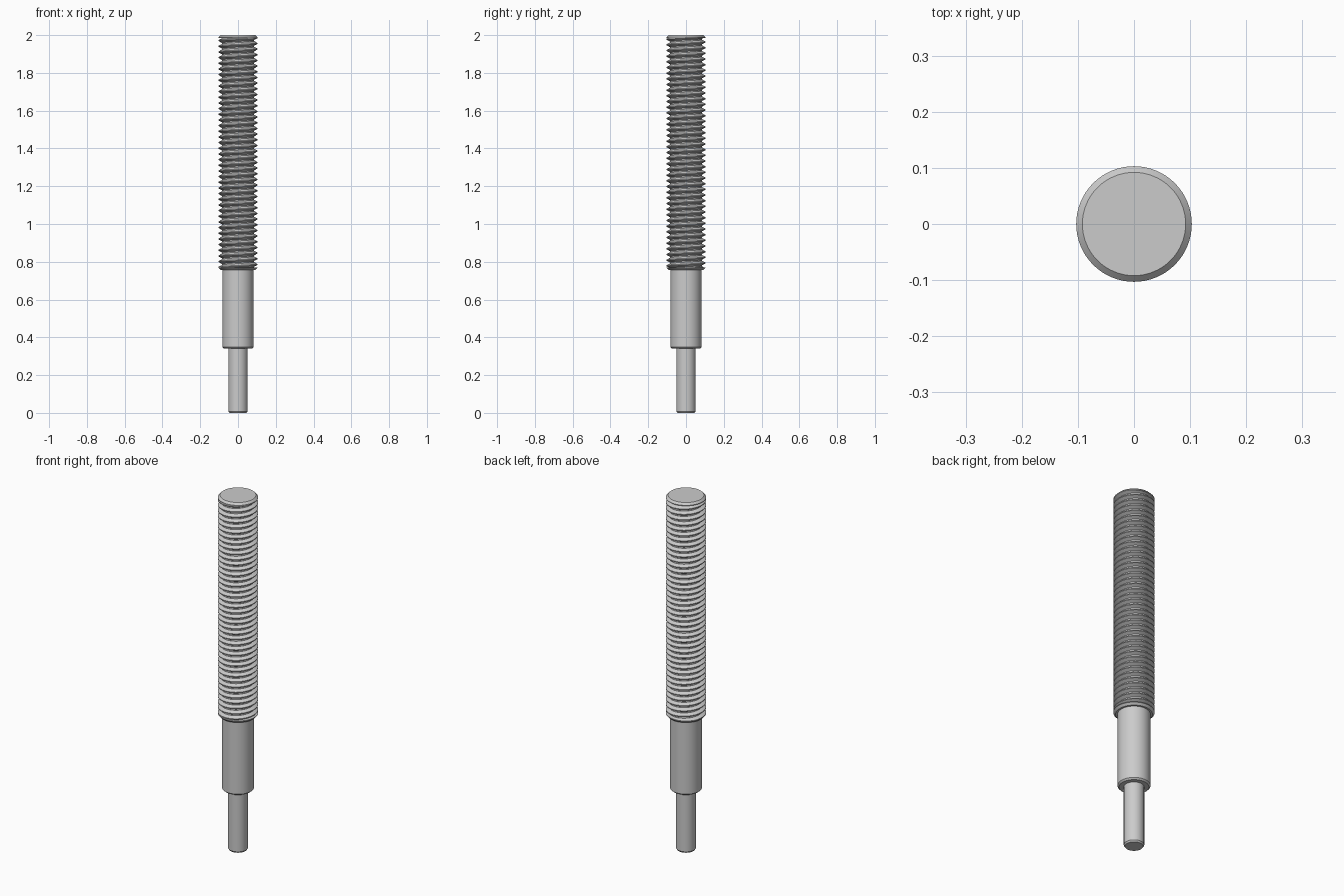
import bpy, bmesh
from math import cos, sin, tau
from mathutils import Vector

cube = bpy.data.objects.get("Cube")
if cube:
    bpy.data.objects.remove(cube, do_unlink=True)

SEG = 64
PITCH = 0.03
CREST, ROOT = 0.103, 0.085
THREAD_BOTTOM, THREAD_TOP = 0.757, 2.0
LAND = 0.011

steel = bpy.data.materials.new("grey steel")
steel.use_nodes = True
colour = (0.6, 0.6, 0.6, 1)
steel.diffuse_color = colour
steel.node_tree.nodes["Principled BSDF"].inputs["Base Color"].default_value = colour


def finish(bm, name):
    bmesh.ops.recalc_face_normals(bm, faces=bm.faces)
    mesh = bpy.data.meshes.new(name)
    bm.to_mesh(mesh)
    bm.free()
    mesh.materials.append(steel)
    obj = bpy.data.objects.new(name, mesh)
    bpy.context.collection.objects.link(obj)
    bpy.ops.object.select_all(action="DESELECT")
    obj.select_set(True)
    bpy.context.view_layer.objects.active = obj
    bpy.ops.object.shade_smooth_by_angle(angle=0.5)
    return obj


def lathe(name, profile):
    """Solid of revolution from (radius, height) points, capped at both ends."""
    bm = bmesh.new()
    rings = [[bm.verts.new((r * cos(tau * i / SEG), r * sin(tau * i / SEG), z))
              for i in range(SEG)] for r, z in profile]
    for a, b in zip(rings, rings[1:]):
        for i in range(SEG):
            j = (i + 1) % SEG
            bm.faces.new((a[i], a[j], b[j], b[i]))
    bm.faces.new(rings[0][::-1])
    bm.faces.new(rings[-1])
    return finish(bm, name)


def helical_thread(name, z0, z1):
    """Sweep one tooth profile along a right-handed helix, trimmed flat at both ends."""
    tooth = [(ROOT, 0), (ROOT, 0.2), (CREST, 0.52), (CREST, 0.68), (ROOT, 1)]
    turns = int((z1 - z0) / PITCH) + 3
    bm = bmesh.new()
    previous = None
    for step in range(turns * SEG + 1):
        angle = tau * step / SEG
        base = z0 + PITCH * (step / SEG - 2)
        row = [bm.verts.new((r * cos(angle), r * sin(angle), base + PITCH * t))
               for r, t in tooth]
        if previous:
            for k in range(len(tooth) - 1):
                bm.faces.new((previous[k], row[k], row[k + 1], previous[k + 1]))
        previous = row
    bmesh.ops.remove_doubles(bm, verts=bm.verts, dist=0.00005)
    for z, direction in ((z0, -1), (z1, 1)):
        bmesh.ops.bisect_plane(bm, geom=bm.verts[:] + bm.edges[:] + bm.faces[:],
                               plane_co=Vector((0, 0, z)),
                               plane_no=Vector((0, 0, direction)), clear_outer=True)
    return finish(bm, name)


# Narrow pin at the foot
lathe("pin", [(0.045, 0), (0.051, 0.008), (0.051, 0.345)])

# Plain shank with chamfered shoulder
lathe("shank", [(0.074, 0.34), (0.082, 0.348), (0.082, THREAD_BOTTOM + 0.005)])

# Threaded length with a chamfered land at each end
helical_thread("thread", THREAD_BOTTOM + LAND, THREAD_TOP - LAND)
lathe("lower_thread_land", [(0.092, THREAD_BOTTOM), (CREST, THREAD_BOTTOM + LAND),
                            (CREST, THREAD_BOTTOM + LAND + 0.003)])
lathe("upper_thread_land", [(CREST, THREAD_TOP - LAND - 0.003),
                            (CREST, THREAD_TOP - LAND), (0.092, THREAD_TOP)])
